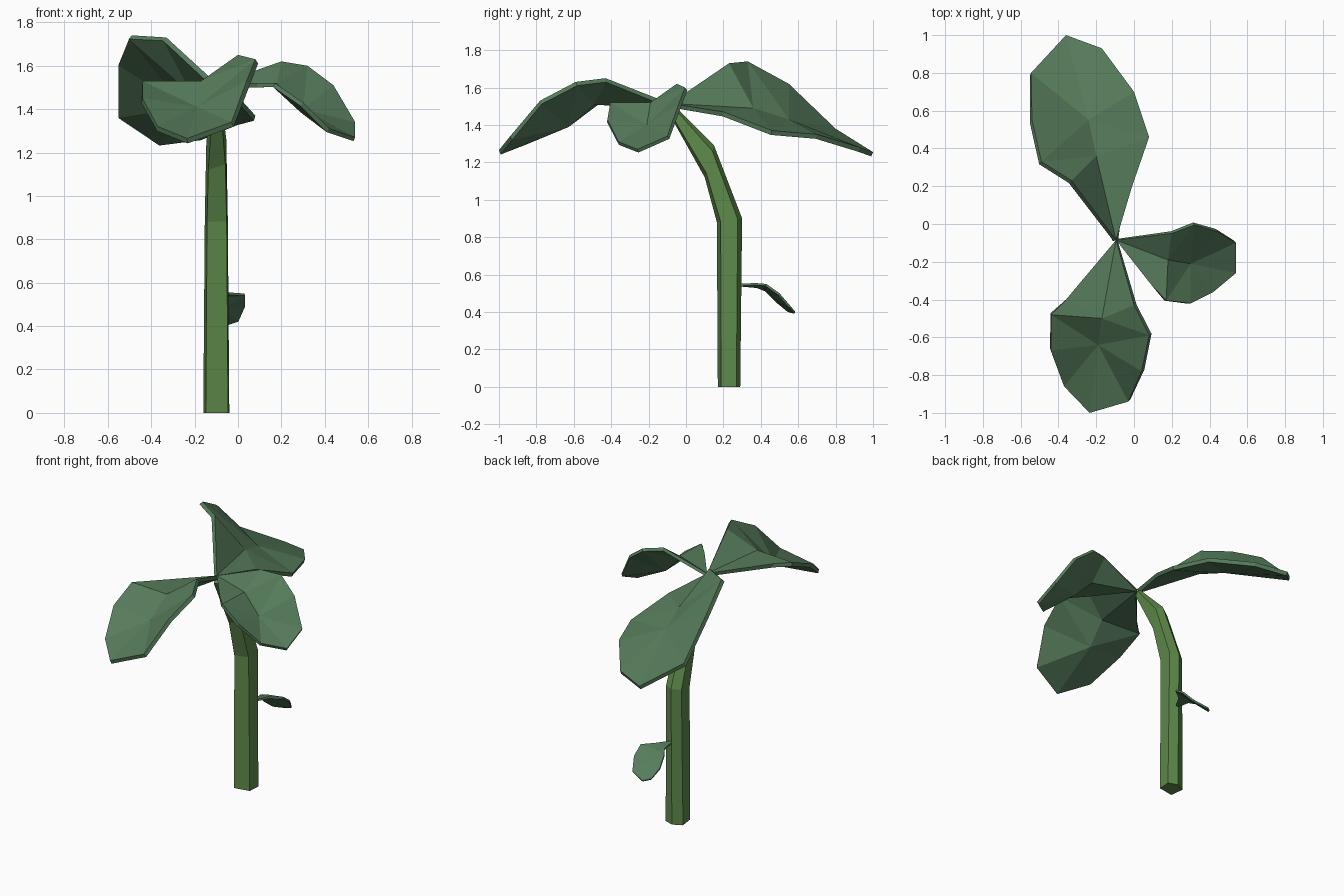
import bpy
import bmesh
from mathutils import Vector

cube = bpy.data.objects.get("Cube")
if cube:
    bpy.data.objects.remove(cube, do_unlink=True)


def make_material(name, colour):
    mat = bpy.data.materials.new(name)
    mat.use_nodes = True
    mat.diffuse_color = (*colour, 1)
    mat.node_tree.nodes["Principled BSDF"].inputs["Base Color"].default_value = (*colour, 1)
    return mat


leaf_green = make_material("leaf green", (.093, .2, .105))
stem_green = make_material("stem green", (.112, .254, .07))


def finish(bm, name, mat):
    """Turn a bmesh into a flat shaded object with one material."""
    mesh = bpy.data.meshes.new(name)
    bm.to_mesh(mesh)
    bm.free()
    mesh.materials.append(mat)
    obj = bpy.data.objects.new(name, mesh)
    bpy.context.collection.objects.link(obj)
    return obj


def make_leaf(name, base, near, far, tip, first_side, second_side, thickness):
    """Cupped leaf: a rim fanned onto two sunken midrib points, then thickened."""
    bm = bmesh.new()
    start, near, far, end = [bm.verts.new(p) for p in (base, near, far, tip)]
    for side, flip in ((first_side, False), (second_side, True)):
        rim = [start] + [bm.verts.new(p) for p in side] + [end]
        triangles = [(near, far, rim[2])]
        for i in range(len(rim) - 1):
            hub = near if i < 2 else far
            triangles.append((hub, rim[i + 1], rim[i]))
        for tri in triangles:
            bm.faces.new(tri[::-1] if flip else tri)
    bmesh.ops.recalc_face_normals(bm, faces=bm.faces[:])
    bm.normal_update()
    # The upper surface must face up so the thickness grows downwards
    if sum(f.normal.z * f.calc_area() for f in bm.faces) < 0:
        bmesh.ops.reverse_faces(bm, faces=bm.faces[:])
    obj = finish(bm, name, leaf_green)
    solid = obj.modifiers.new("thickness", "SOLIDIFY")
    solid.thickness = thickness
    solid.offset = -1
    return obj


# Stem: a five sided section swept through tilted rings to a narrow top
section = [(-.8, -1), (.9, -.7), (1, .65), (0, 1), (-1, .5)]
# Each ring: front (y, z), back (y, z), half width
rings = [
    ((.17, 0), (.29, 0), .06),
    ((.165, .88), (.3, .9), .053),
    ((.1, 1.12), (.15, 1.29), .046),
    ((-.09, 1.46), (-.06, 1.5), .018),
]
bm = bmesh.new()
loops = []
for front, back, half in rings:
    front, back = Vector(front), Vector(back)
    loop = []
    for across, depth in section:
        y, z = front.lerp(back, (depth + 1) / 2)
        loop.append(bm.verts.new((across * half - .1, y, z)))
    loops.append(loop)
for low, high in zip(loops, loops[1:]):
    for i in range(len(section)):
        j = (i + 1) % len(section)
        bm.faces.new((low[i], low[j], high[j], high[i]))
bm.faces.new(loops[0][::-1])
bm.faces.new(loops[-1])
bmesh.ops.recalc_face_normals(bm, faces=bm.faces[:])
finish(bm, "stem", stem_green)

# Three large leaves spreading from the top of the stem
crown = (-.095, -.085, 1.515)
make_leaf(
    "back_leaf", crown, (-.2, .36, 1.49), (-.24, .55, 1.43), (-.36, 1, 1.255),
    [(-.33, .23, 1.73), (-.49, .33, 1.74), (-.54, .55, 1.62), (-.545, .8, 1.38)],
    [(-.01, .2, 1.47), (.08, .46, 1.37), (0, .7, 1.35), (-.17, .93, 1.28)],
    .025)
make_leaf(
    "front_leaf", crown, (-.17, -.5, 1.53), (-.19, -.64, 1.41), (-.235, -1, 1.265),
    [(-.36, -.4, 1.53), (-.44, -.48, 1.53), (-.44, -.67, 1.45), (-.37, -.86, 1.32)],
    [(0, -.43, 1.65), (.08, -.59, 1.63), (.04, -.78, 1.53), (-.03, -.94, 1.34)],
    .025)
make_leaf(
    "left_leaf", crown, (.18, -.19, 1.52), (.3, -.21, 1.4), (.54, -.26, 1.27),
    [(.2, -.05, 1.62), (.32, -.005, 1.6), (.44, -.04, 1.51), (.54, -.1, 1.34)],
    [(.09, -.32, 1.52), (.17, -.405, 1.52), (.3, -.42, 1.43), (.42, -.36, 1.31)],
    .02)

# Small leaf growing from the back of the stem
make_leaf(
    "small_leaf", (-.1, .27, .55), (-.08, .42, .54), (-.07, .47, .49), (-.09, .585, .4),
    [(-.04, .37, .555), (.03, .43, .55), (.03, .5, .5), (0, .56, .43)],
    [(-.11, .38, .54), (-.14, .43, .52), (-.15, .49, .46), (-.13, .55, .41)],
    .012)
